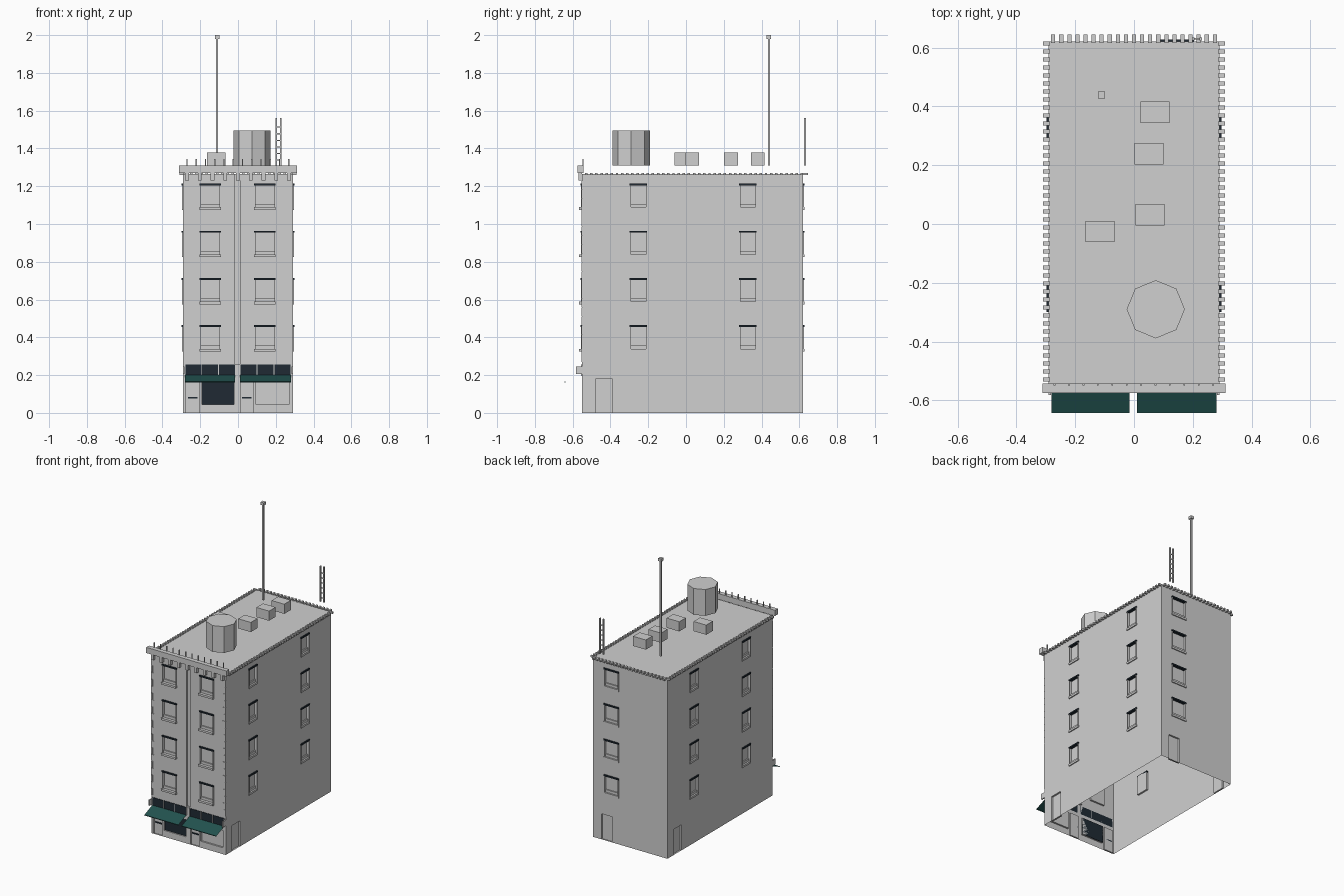
import bpy, bmesh
from mathutils import Vector

cube = bpy.data.objects.get("Cube")
if cube:
    bpy.data.objects.remove(cube)


def material(name, rgb):
    m = bpy.data.materials.new(name)
    m.use_nodes = True
    m.diffuse_color = (*rgb, 1)
    m.node_tree.nodes["Principled BSDF"].inputs["Base Color"].default_value = (*rgb, 1)
    return m


STONE = material("pale_grey_stone", (0.63, 0.63, 0.63))
DARK = material("dark_navy_glass", (0.014, 0.023, 0.033))
TEAL = material("teal_canvas", (0.016, 0.085, 0.078))

# Main measures
HALF, FRONT, BACK, TOP, DECK = 0.29, -0.55, 0.62, 1.265, 1.31
RECESS = 0.012
FLOORS = [0.335 + 0.25 * i for i in range(4)]
WIN_H = 0.125


def finish(name, bm, mat):
    mesh = bpy.data.meshes.new(name)
    bm.to_mesh(mesh)
    bm.free()
    mesh.materials.append(mat)
    obj = bpy.data.objects.new(name, mesh)
    bpy.context.scene.collection.objects.link(obj)
    return obj


def boxes(name, mat, bounds):
    """One object made of boxes, each given by two opposite corners."""
    bm = bmesh.new()
    for a, b in bounds:
        a, b = Vector(a), Vector(b)
        made = bmesh.ops.create_cube(bm, size=1)["verts"]
        for v in made:
            v.co = (a + b) / 2 + Vector([v.co[i] * abs(b[i] - a[i]) for i in range(3)])
    return finish(name, bm, mat)


# Points on a wall: u runs along it, d is the distance outwards
SIDES = {
    "front": lambda u, z, d: Vector((u, FRONT - d, z)),
    "back": lambda u, z, d: Vector((u, BACK + d, z)),
    "left": lambda u, z, d: Vector((HALF + d, u, z)),
    "right": lambda u, z, d: Vector((-HALF - d, u, z)),
}


def slab(side, u0, u1, z0, z1, d0, d1):
    at = SIDES[side]
    return at(u0, z0, d0), at(u1, z1, d1)


def wall(side, ends, openings):
    """Wall sheet with openings pushed in."""
    at = SIDES[side]
    origin = at(0, 0, 0)
    out = at(0, 0, 1) - origin
    along = at(1, 0, 0) - origin
    up = Vector((0, 0, 1))
    bm = bmesh.new()
    lo, hi = ends
    face = bm.faces.new([bm.verts.new(at(u, z, 0)) for u, z in ((lo, 0), (hi, 0), (hi, TOP), (lo, TOP))])
    face.normal_update()
    if face.normal.dot(out) < 0:
        face.normal_flip()
    cuts_u = sorted({u for o in openings for u in o[:2]})
    cuts_z = sorted({z for o in openings for z in o[2:] if 0 < z < TOP})
    planes = [(at(u, 0, 0), along) for u in cuts_u] + [(at(0, z, 0), up) for z in cuts_z]
    for co, no in planes:
        bmesh.ops.bisect_plane(bm, geom=bm.verts[:] + bm.edges[:] + bm.faces[:], plane_co=co, plane_no=no)
    for u0, u1, z0, z1 in openings:
        inside = []
        for f in bm.faces:
            c = f.calc_center_median()
            if u0 < c.dot(along) < u1 and z0 < c.z < z1 and abs((c - origin).dot(out)) < 1e-4:
                inside.append(f)
        new = bmesh.ops.extrude_face_region(bm, geom=inside)["geom"]
        moved = [v for v in new if isinstance(v, bmesh.types.BMVert)]
        bmesh.ops.translate(bm, verts=moved, vec=-out * RECESS)
        leftover = [f for f in inside if f.is_valid]
        if leftover:
            bmesh.ops.delete(bm, geom=leftover, context="FACES")
    finish(side + "_wall", bm, STONE)


# Window columns and doors on each side
COLUMNS = {
    "front": [(-0.2, -0.095), (0.09, 0.195)],
    "back": [(0.09, 0.2)],
    "left": [(-0.295, -0.21), (0.285, 0.37)],
    "right": [(-0.295, -0.21), (0.285, 0.37)],
}
DOORS = {
    "front": [(-0.275, -0.205, 0, 0.165), (-0.19, -0.02, 0.045, 0.165),
              (0.015, 0.08, 0, 0.165), (0.095, 0.27, 0.045, 0.165),
              (-0.015, 0.01, 0.26, TOP)],
    "back": [(0.14, 0.225, 0, 0.18)],
    "left": [(-0.48, -0.39, 0, 0.18)],
    "right": [(0.465, 0.55, 0, 0.18)],
}

for side, columns in COLUMNS.items():
    windows = [(a, b, z, z + WIN_H) for a, b in columns for z in FLOORS]
    ends = (-HALF, HALF) if side in ("front", "back") else (FRONT, BACK)
    wall(side, ends, windows + DOORS[side])
    heads, frames, sills = [], [], []
    for a, b, z, top in windows:
        heads.append(slab(side, a - 0.004, b + 0.004, top - 0.006, top + 0.004, -RECESS, 0.008))
        frames += [slab(side, u - 0.003, u + 0.003, z, top, -RECESS, 0.006) for u in (a, b)]
        frames.append(slab(side, a, b, z, z + 0.022, -RECESS, -0.004))
        deep = 0.016 if side == "front" else 0.007
        sills.append(slab(side, a - 0.004, b + 0.004, z - 0.01, z + 0.004, -RECESS, deep))
    boxes(side + "_window_heads", DARK, heads)
    boxes(side + "_window_frames", STONE, frames)
    boxes(side + "_window_sills", STONE, sills)

# Flat roof
bm = bmesh.new()
bm.faces.new([bm.verts.new((x, y, TOP)) for x, y in
              ((-HALF, FRONT), (HALF, FRONT), (HALF, BACK), (-HALF, BACK))])
finish("roof", bm, STONE)

# Corner quoins on the front
quoins = []
for i in range(20):
    w = 0.022 if i % 2 else 0.013
    z = 0.27 + i * 0.048
    for s in (-1, 1):
        quoins.append(slab("front", s * HALF, s * (HALF - w), z, z + 0.046, 0, 0.003))
boxes("front_quoins", STONE, quoins)

# Toothed edging round the roof
teeth = []
for i in range(43):
    y = -0.535 + i * 0.0272
    teeth += [slab(s, y, y + 0.013, TOP - 0.006, TOP + 0.006, -0.005, 0.02) for s in ("left", "right")]
for i in range(21):
    x = -0.282 + i * 0.0275
    teeth.append(slab("back", x, x + 0.014, TOP - 0.006, TOP + 0.006, -0.005, 0.025))
boxes("roof_teeth", STONE, teeth)

# Cornice with brackets and upright pins
boxes("cornice", STONE, [((-0.312, -0.575, 1.27), (0.312, -0.543, DECK))])
boxes("cornice_brackets", STONE,
      [slab("front", x - 0.01, x + 0.01, 1.23, 1.27, 0, 0.02) for x in [-0.27 + i * 0.0675 for i in range(9)]])
boxes("cornice_pins", STONE,
      [((x - 0.003, -0.549, 1.27), (x + 0.003, -0.543, 1.345)) for x in [-0.27 + i * 0.049 for i in range(12)]])

# Shop fronts: transom glass, bars, ledge ends, panes, letter plates
SHOPS = [(-0.28, -0.015), (0.01, 0.28)]
boxes("transom_glass", DARK, [slab("front", a, b, 0.195, 0.255, 0, 0.003) for a, b in SHOPS])
bars = []
for a, b in SHOPS:
    for k in range(4):
        u = a + (b - a) * k / 3
        bars.append(slab("front", u - 0.002, u + 0.002, 0.2, 0.255, 0, 0.006))
boxes("transom_bars", STONE, bars)
boxes("transom_ends", STONE,
      [slab("front", s * 0.282, s * HALF, 0.205, 0.245, 0, 0.032) for s in (-1, 1)])
boxes("shop_window_glass", DARK, [slab("front", -0.19, -0.02, 0.045, 0.165, -RECESS, -0.008)])
boxes("letter_plates", DARK,
      [slab("front", a, a + 0.05, 0.077, 0.085, -RECESS, -0.006) for a in (-0.265, 0.022)])

# Awnings: thin sloping sheets with a front rail
bm = bmesh.new()
for a, b in SHOPS:
    bm.faces.new([bm.verts.new(p) for p in
                  ((a, -0.64, 0.165), (b, -0.64, 0.165), (b, -0.553, 0.2), (a, -0.553, 0.2))])
finish("awnings", bm, TEAL)
boxes("awning_rails", TEAL, [((a, -0.643, 0.162), (b, -0.639, 0.166)) for a, b in SHOPS])

# Roof equipment
boxes("roof_vents", STONE,
      [((x, y, DECK), (x + 0.098, y + 0.073, 1.378)) for x, y in
       ((0.022, 0.343), (0.002, 0.202), (0.005, -0.005), (-0.165, -0.062))])
boxes("mast", STONE, [((-0.117, 0.433, DECK), (-0.105, 0.445, 1.98)),
                      ((-0.123, 0.427, 1.98), (-0.099, 0.451, 2))])

# Eight-sided water tank
bm = bmesh.new()
bmesh.ops.create_cone(bm, cap_ends=True, segments=8, radius1=0.099, radius2=0.099, depth=0.185)
tank = finish("water_tank", bm, STONE)
tank.location = (0.074, -0.29, DECK + 0.0925)

# Ladder at the back
boxes("ladder", STONE,
      [((x, 0.625, DECK), (x + 0.008, 0.635, 1.56)) for x in (0.198, 0.223)] +
      [((0.2, 0.628, z), (0.23, 0.633, z + 0.006)) for z in [1.335 + i * 0.035 for i in range(6)]])
